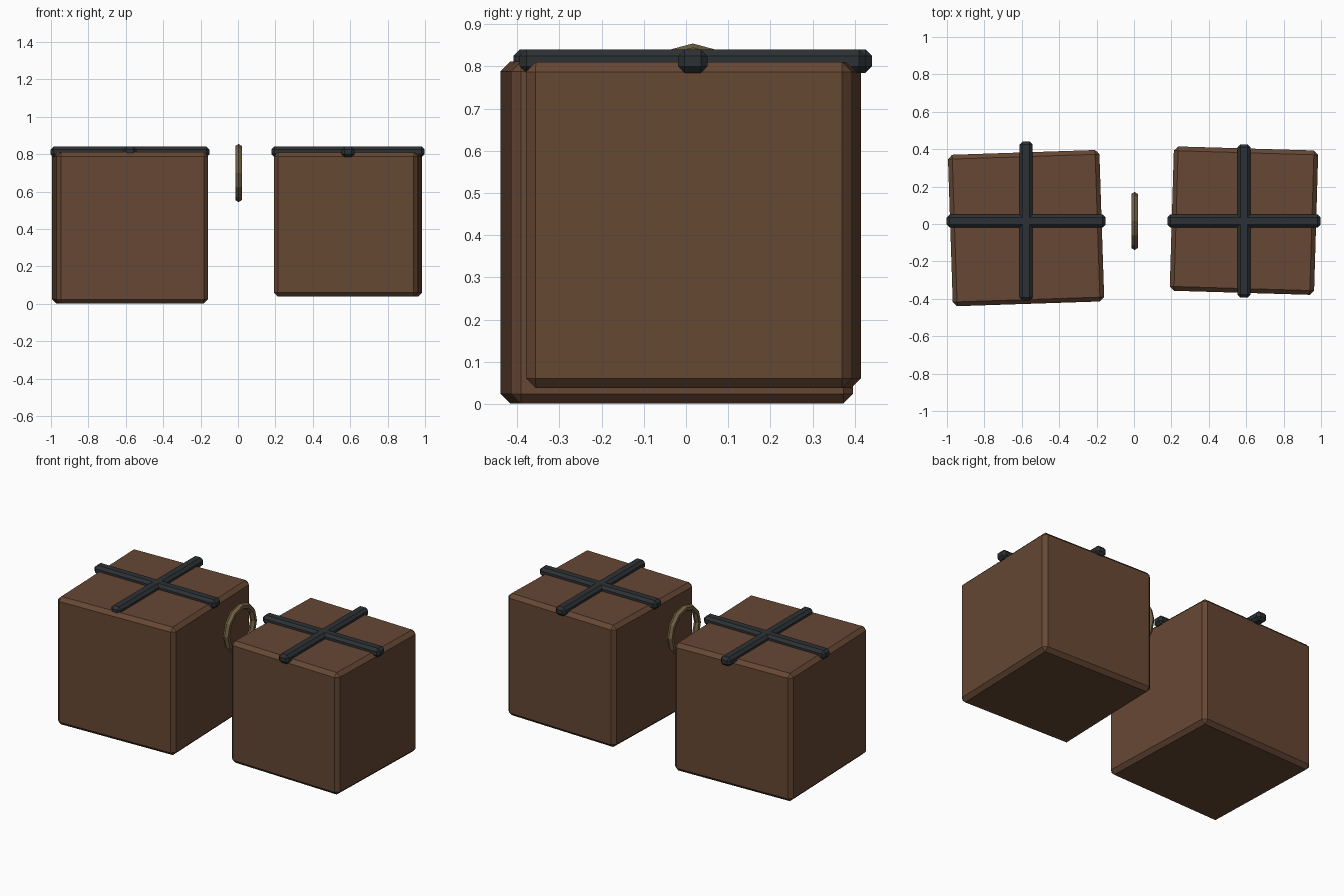
import bpy, math

if "Cube" in bpy.data.objects:
    bpy.data.objects.remove(bpy.data.objects["Cube"])


def material(name, rgb):
    m = bpy.data.materials.new(name)
    m.diffuse_color = (*rgb, 1)
    m.use_nodes = True
    m.node_tree.nodes["Principled BSDF"].inputs["Base Color"].default_value = m.diffuse_color
    return m


WOOD = material("brown_wood", (0.133, 0.064, 0.034))
IRON = material("dark_iron", (0.026, 0.031, 0.035))
BRASS = material("dull_brass", (0.17, 0.12, 0.055))


def block(name, centre, size, bevel, mat, turn=0):
    """Box with single-step chamfered edges, turned about z in degrees."""
    bpy.ops.mesh.primitive_cube_add(size=1, location=centre)
    ob = bpy.context.object
    ob.name = name
    ob.scale = size
    bpy.ops.object.transform_apply(location=False, rotation=False, scale=True)
    ob.rotation_euler.z = math.radians(turn)
    mod = ob.modifiers.new("chamfer", 'BEVEL')
    mod.width = bevel
    mod.segments = 1
    ob.data.materials.append(mat)
    return ob


# Two crates: name, centre, size, turn, strap cross x, strap lengths
crates = [
    ("left", (-0.577, -0.022, 0.406), 0.81, 1.9, -0.577, 0.85),
    ("right", (0.588, 0.018, 0.424), 0.772, -1.7, 0.588, 0.82),
]
for side, centre, s, turn, sx, length in crates:
    block(side + "_crate", centre, (s, s, s), 0.023, WOOD, turn)
    # Crossed straps over the lid
    block(side + "_strap_across", (sx, 0.016, 0.812), (length, 0.07, 0.056), 0.016, IRON)
    block(side + "_strap_along", (sx, 0.016, 0.812), (0.07, length, 0.056), 0.016, IRON)

# Ring hanging between the crates
bpy.ops.mesh.primitive_torus_add(
    major_segments=12, minor_segments=6, major_radius=0.135, minor_radius=0.02,
    location=(0.003, 0.016, 0.699), rotation=(0, math.radians(90), 0))
ring = bpy.context.object
ring.name = "ring"
ring.data.materials.append(BRASS)
